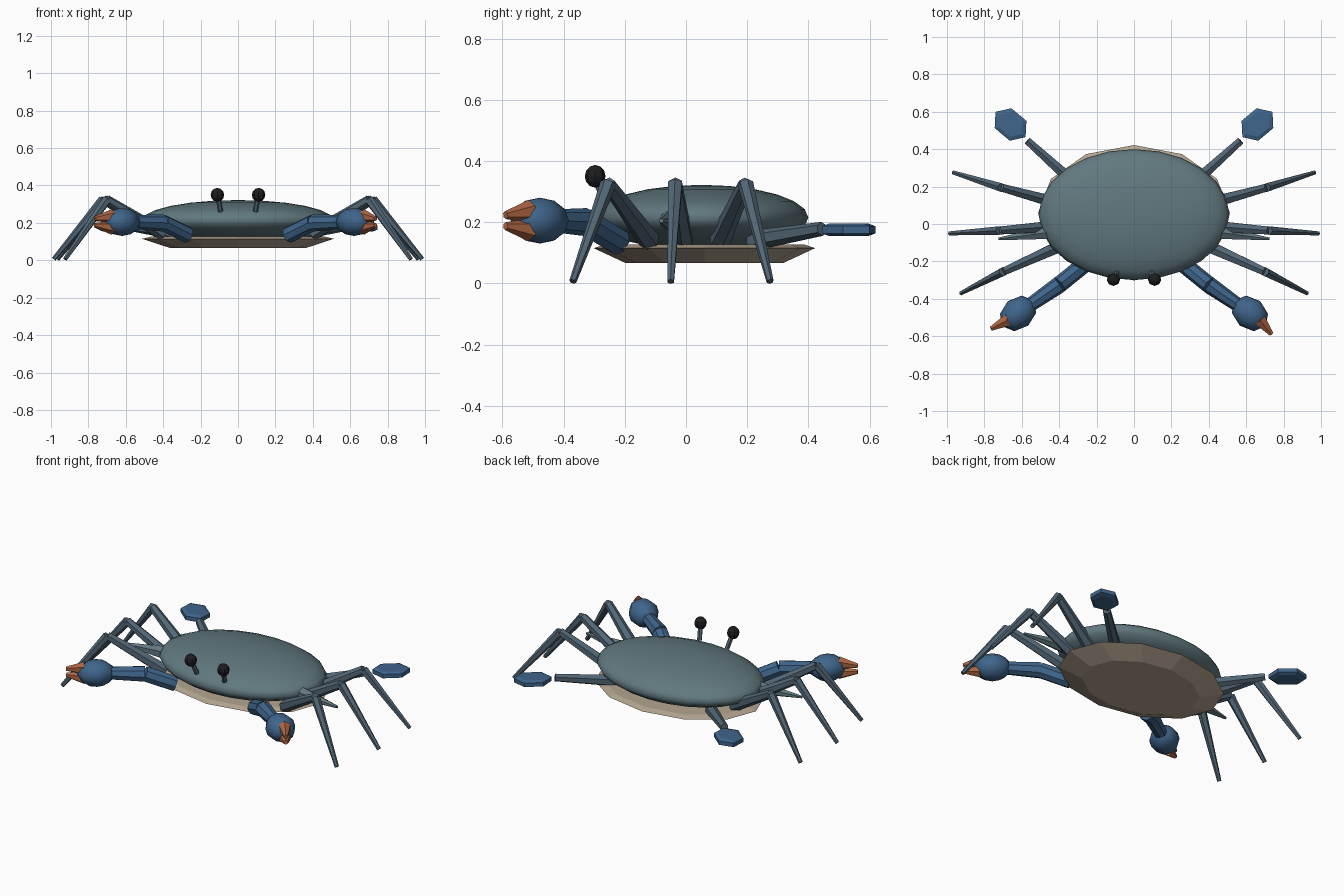
import bpy, math
from mathutils import Vector, Matrix

if "Cube" in bpy.data.objects:
    bpy.data.objects.remove(bpy.data.objects["Cube"])


def mat(name, rgb):
    m = bpy.data.materials.new(name)
    m.diffuse_color = (*rgb, 1)
    m.use_nodes = True
    m.node_tree.nodes["Principled BSDF"].inputs["Base Color"].default_value = m.diffuse_color
    return m


SHELL = mat("shell_green", (.12, .19, .21))
LEG = mat("leg_slate", (.085, .135, .18))
CLAW = mat("claw_blue", (.05, .13, .26))
TIP = mat("tip_orange", (.42, .13, .055))
BELLY = mat("belly_tan", (.46, .38, .28))
EYE = mat("eye_black", (.013, .013, .015))


def finish(name, m, smooth=False):
    ob = bpy.context.object
    ob.name = name
    ob.data.materials.append(m)
    bpy.ops.object.transform_apply(location=True, rotation=True, scale=True)
    if smooth:
        bpy.ops.object.shade_smooth()
    return ob


def rod(name, a, b, r1, r2, m, sides=6):
    """Tapered limb segment from a to b."""
    a, b = Vector(a), Vector(b)
    d = b - a
    bpy.ops.mesh.primitive_cone_add(vertices=sides, radius1=r1, radius2=r2, depth=d.length,
                                    location=(a + b) / 2,
                                    rotation=d.to_track_quat('Z', 'Y').to_euler())
    return finish(name, m)


def ball(name, c, size, m, seg, rings, yaw=0, smooth=False):
    bpy.ops.mesh.primitive_uv_sphere_add(segments=seg, ring_count=rings, radius=1,
                                         location=c, rotation=(0, 0, yaw))
    bpy.context.object.scale = size
    return finish(name, m, smooth)


def lofted_disc(name, c, rx, ry, rings, sides, yaw, m):
    """Stack of scaled polygon rings (height, scale), capped at both ends."""
    verts, faces = [], []
    rot = Matrix.Rotation(yaw, 3, 'Z')
    for z, s in rings:
        for i in range(sides):
            t = 2 * math.pi * i / sides
            verts.append(Vector(c) + rot @ Vector((rx * s * math.cos(t), ry * s * math.sin(t), z)))
    for k in range(len(rings) - 1):
        for i in range(sides):
            j = (i + 1) % sides
            faces.append((k * sides + i, k * sides + j, (k + 1) * sides + j, (k + 1) * sides + i))
    faces.append(tuple(reversed(range(sides))))
    faces.append(tuple(range((len(rings) - 1) * sides, len(rings) * sides)))
    me = bpy.data.meshes.new(name)
    me.from_pydata(verts, [], faces)
    me.materials.append(m)
    ob = bpy.data.objects.new(name, me)
    bpy.context.collection.objects.link(ob)
    return ob


# Body: domed shell over a faceted belly plate
ball("carapace", (0, .05, .215), (.51, .35, .107), SHELL, 24, 12, smooth=True)
lofted_disc("belly_plate", (0, .06, 0), .513, .362,
            [(.066, .71), (.115, 1), (.127, .9)], 12, 0, BELLY)

# Walking legs: hip, knee, tip
LEGS = {
    "front": ((.40, -.12, .14), (.70, -.255, .325), (.925, -.37, .006)),
    "middle": ((.40, -.01, .14), (.72, -.035, .325), (.985, -.05, .006)),
    "rear": ((.40, .11, .14), (.71, .195, .325), (.965, .275, .006)),
}
# Finger tips differ slightly on each side
FINGER_END = {1: (.735, -.59), -1: (.765, -.56)}

for s, side in ((1, "right"), (-1, "left")):
    def P(p):
        return (s * p[0], p[1], p[2])

    for n, (hip, knee, tip) in LEGS.items():
        rod(f"{side}_{n}_leg_upper", P(hip), P(knee), .036, .024, LEG)
        rod(f"{side}_{n}_leg_lower", P(knee), P(tip), .026, .012, LEG)

    # Swimming leg and paddle
    rod(f"{side}_swim_leg", P((.32, .22, .14)), P((.57, .445, .178)), .034, .023, LEG)
    yaw = math.radians(40)
    lofted_disc(f"{side}_paddle", P((.66, .532, .175)), .105, .08,
                [(-.02, .75), (-.012, 1), (.012, 1), (.02, .75)], 6,
                yaw if s > 0 else math.pi - yaw, CLAW)

    # Side spine of the shell
    rod(f"{side}_shell_spine", P((.42, -.04, .205)), P((.725, -.08, .205)), .045, .008, SHELL)

    # Claw arm, palm and two fingers
    elbow = (.40, -.325, .2)
    rod(f"{side}_claw_arm_upper", P((.27, -.22, .135)), P(elbow), .045, .045, CLAW, 8)
    rod(f"{side}_claw_arm_lower", P(elbow), P((.58, -.45, .205)), .046, .036, CLAW, 8)
    ball(f"{side}_claw_palm", P((.62, -.478, .205)), (.108, .085, .075), CLAW, 8, 6,
         -s * math.radians(40), True)
    ex, ey = FINGER_END[s]
    for k, n in ((1, "upper"), (-1, "lower")):
        rod(f"{side}_{n}_finger", P((.672, -.512, .205 + k * .03)), P((ex, ey, .205 + k * .018)),
            .038, .013, TIP)

    # Eye on its stalk
    rod(f"{side}_eye_stalk", P((.093, -.262, .262)), P((.107, -.293, .34)), .014, .014, LEG)
    ball(f"{side}_eye", P((.11, -.297, .35)), (.036, .034, .037), EYE, 8, 6)
